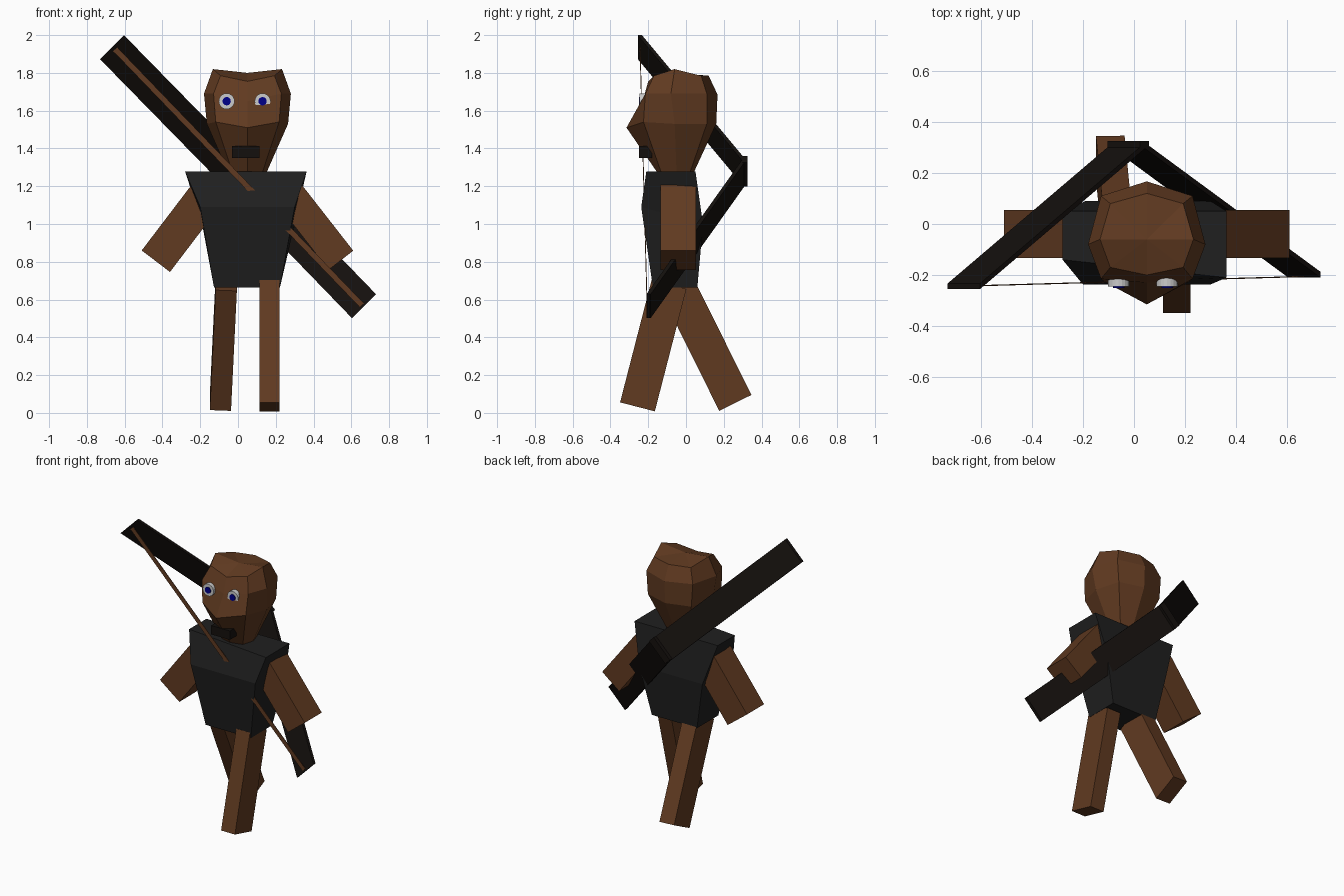
import bpy, bmesh
from math import radians
from mathutils import Vector, Matrix

if "Cube" in bpy.data.objects:
    bpy.data.objects.remove(bpy.data.objects["Cube"])


def material(name, rgb):
    m = bpy.data.materials.new(name)
    m.diffuse_color = (*rgb, 1)
    m.use_nodes = True
    m.node_tree.nodes["Principled BSDF"].inputs["Base Color"].default_value = m.diffuse_color
    return m


BROWN = material("brown", (0.12, 0.043, 0.015))
CLOTH = material("dark_cloth", (0.014, 0.014, 0.014))
BLACK = material("black_wood", (0.007, 0.005, 0.004))
WHITE = material("eye_white", (0.6, 0.6, 0.6))
BLUE = material("eye_blue", (0.0, 0.0, 0.25))


def finish(name, bm, mat):
    bmesh.ops.recalc_face_normals(bm, faces=bm.faces[:])
    me = bpy.data.meshes.new(name)
    bm.to_mesh(me)
    bm.free()
    me.materials.append(mat)
    ob = bpy.data.objects.new(name, me)
    bpy.context.collection.objects.link(ob)
    return ob


def loft(name, rings, mat, apex=None):
    """Skin a stack of equal-length rings; the top is a cap or a fan to apex."""
    bm = bmesh.new()
    vs = [[bm.verts.new(p) for p in r] for r in rings]
    n = len(vs[0])
    for a, b in zip(vs, vs[1:]):
        for i in range(n):
            j = (i + 1) % n
            bm.faces.new((a[i], a[j], b[j], b[i]))
    bm.faces.new(vs[0])
    if apex:
        tip = bm.verts.new(apex)
        for i in range(n):
            bm.faces.new((vs[-1][i], vs[-1][(i + 1) % n], tip))
    else:
        bm.faces.new(vs[-1])
    return finish(name, bm, mat)


def beam(name, p, q, side, w, d, mat):
    """Box from p to q, w wide along side and d deep across it."""
    p, q = Vector(p), Vector(q)
    z = (q - p).normalized()
    x = Vector(side)
    x = (x - z * x.dot(z)).normalized()
    y = z.cross(x)
    rot = Matrix((x, y, z)).transposed().to_4x4()
    bm = bmesh.new()
    bmesh.ops.create_cube(bm, size=1, matrix=Matrix.Translation((p + q) / 2) @ rot
                          @ Matrix.Diagonal((w, d, (q - p).length, 1)))
    return finish(name, bm, mat)


def disc(name, loc, r, depth, mat):
    bm = bmesh.new()
    bmesh.ops.create_cone(bm, cap_ends=True, segments=20, radius1=r, radius2=r, depth=depth,
                          matrix=Matrix.Translation(loc) @ Matrix.Rotation(radians(90), 4, 'X'))
    return finish(name, bm, mat)


# Torso: tapered, bulging slightly at chest height
loft("torso", [
    [(-.127, -.175, .664), (.222, -.175, .664), (.222, .06, .664), (-.127, .06, .664)],
    [(-.20, -.237, 1.09), (.30, -.237, 1.09), (.30, .09, 1.0), (-.19, .09, 1.0)],
    [(-.28, -.14, 1.278), (.363, -.21, 1.278), (.363, .05, 1.278), (-.28, .05, 1.278)],
], CLOTH)


# Head: eight-sided faceted rings with a pointed nose ridge
def head_ring(hx, front, front_c, back_c, back, side):
    """Each argument is (y, z); hx is the half width."""
    c = .05
    half = [(0, front), (.78 * hx, front_c), (hx, side), (.78 * hx, back_c), (0, back)]
    pts = [(c + x, y, z) for x, (y, z) in half]
    return pts + [(c - x, y, z) for x, (y, z) in half[3:0:-1]]


loft("head", [
    head_ring(.10, (-.15, 1.27), (-.13, 1.27), (.02, 1.27), (.04, 1.27), (-.05, 1.27)),
    head_ring(.215, (-.315, 1.51), (-.225, 1.54), (.11, 1.53), (.16, 1.53), (-.06, 1.53)),
    head_ring(.23, (-.23, 1.65), (-.215, 1.69), (.11, 1.69), (.167, 1.685), (-.08, 1.69)),
    head_ring(.183, (-.20, 1.755), (-.17, 1.785), (.08, 1.785), (.12, 1.785), (-.06, 1.82)),
], BROWN, apex=(.05, -.06, 1.80))

# Face
for tag, x in (("left", -.06), ("right", .13)):
    disc(f"{tag}_eye", (x, -.225, 1.65), .042, .04, WHITE)
    disc(f"{tag}_pupil", (x, -.235, 1.65), .022, .03, BLUE)
beam("mouth", (.04, -.215, 1.35), (.04, -.215, 1.412), (1, 0, 0), .145, .07, BLACK)

# Arms
beam("left_arm", (-.435, -.04, .803), (-.175, -.04, 1.145), (0, 1, 0), .188, .188, BROWN)
beam("right_arm", (.545, -.04, .808), (.27, -.04, 1.16), (0, 1, 0), .188, .165, BROWN)

# Legs in mid stride
beam("back_leg", (-.093, .26, .055), (-.062, -.055, .69), (1, 0, 0), .112, .19, BROWN)
beam("front_leg", (.167, -.257, .032), (.167, -.09, .68), (1, 0, 0), .107, .19, BROWN)

# Bow: two flat limbs meeting behind the back, each station a thin slanted section
def bow_section(x, y, z, t=.022, h=.0635):
    return [(x - h, y, z - h), (x + h, y, z + h), (x + h, y - t, z + h), (x - h, y - t, z - h)]


loft("bow_limbs", [
    bow_section(-.667, -.233, 1.936),
    bow_section(-.02, .318, 1.275),
    bow_section(.667, -.187, .565),
], BLACK)
beam("bow_grip", (-.04, .313, 1.298), (-.004, .313, 1.262), (1, 0, 1), .178, .026, BLACK)
beam("bow_string", (-.65, -.243, 1.925), (.655, -.206, .57), (1, 0, 1), .03, .004, BROWN)
